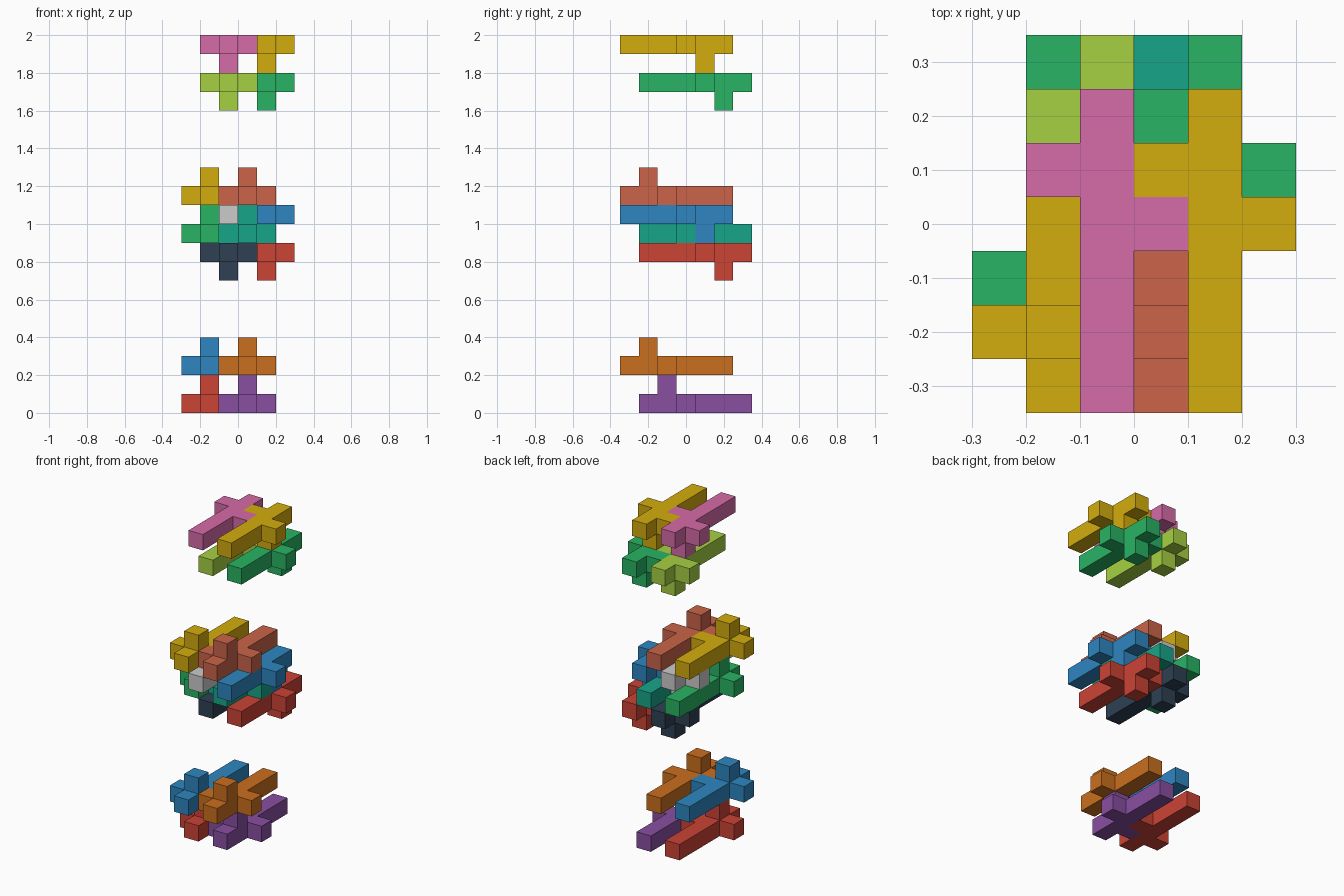
import bpy, bmesh
from mathutils import Vector

if "Cube" in bpy.data.objects:
    bpy.data.objects.remove(bpy.data.objects["Cube"])

S = 0.1  # size of one cube cell


def material(name, hexcode):
    def lin(c):
        return c / 12.92 if c <= 0.04045 else ((c + 0.055) / 1.055) ** 2.4
    rgb = [lin(int(hexcode[n:n + 2], 16) / 255) for n in (0, 2, 4)]
    mat = bpy.data.materials.new(name)
    mat.diffuse_color = (*rgb, 1.0)
    mat.use_nodes = True
    mat.node_tree.nodes["Principled BSDF"].inputs["Base Color"].default_value = mat.diffuse_color
    return mat


COLORS = {n: material(n, h) for n, h in {
    "yellow": "D4AC0D", "pink": "D66BA8", "lime": "A6D042", "green": "28B463",
    "teal": "17A589", "terracotta": "CB6449", "blue": "2E86C1", "red": "CB4335",
    "navy": "2E4053", "orange": "CA6F1E", "purple": "884EA0"}.items()}


def stick(name, color, i, j, k, up):
    """Six-cell bar along y with three one-cell arms; 'up' turns it over."""
    near, far, dz = (1, 2, 1) if up else (4, 3, -1)
    cells = {(0, n, 0) for n in range(6)}
    cells |= {(-1, near, 0), (0, near, dz), (1, far, 0)}
    bm = bmesh.new()
    # exposed cell walls only, giving one closed shell
    for cell in cells:
        for axis in range(3):
            for sign in (-1, 1):
                nb = list(cell)
                nb[axis] += sign
                if tuple(nb) in cells:
                    continue
                quad = []
                for a, b in ((0, 0), (1, 0), (1, 1), (0, 1))[::sign]:
                    p = list(cell)
                    p[axis] += (sign + 1) // 2
                    p[(axis + 1) % 3] += a
                    p[(axis + 2) % 3] += b
                    quad.append(bm.verts.new(Vector(p) * S))
                bm.faces.new(quad)
    bmesh.ops.remove_doubles(bm, verts=bm.verts[:], dist=1e-4)
    # merge coplanar walls into clean flat faces
    bmesh.ops.dissolve_limit(bm, angle_limit=0.01, verts=bm.verts[:], edges=bm.edges[:])
    bmesh.ops.recalc_face_normals(bm, faces=bm.faces[:])
    mesh = bpy.data.meshes.new(name)
    bm.to_mesh(mesh)
    bm.free()
    obj = bpy.data.objects.new(name, mesh)
    obj.location = (i * S, -0.35 + j * S, k * S)
    if color:
        mesh.materials.append(COLORS[color])
    bpy.context.collection.objects.link(obj)


# A layer pair is four sticks: two in front (j = 0) above two set back (j = 1)
def layer_pair(group, xs, k, up, colors):
    for n, color in enumerate(colors):
        row = n // 2
        name = f"{group}_{color or 'grey'}_stick"
        stick(name, color, xs[n % 2], row, k - 2 * row, up)


# Upper lifted group, arms down
layer_pair("top", (-1, 1), 19, False, ("pink", "yellow", "lime", "green"))
# Middle interlocked group: two arms-up rows meshing with two arms-down rows
layer_pair("middle_up", (-2, 0), 11, True, ("yellow", "terracotta", "green", "teal"))
layer_pair("middle_down", (-1, 1), 10, False, (None, "blue", "navy", "red"))
# Lower group, arms up
layer_pair("bottom", (-2, 0), 2, True, ("blue", "orange", "red", "purple"))
